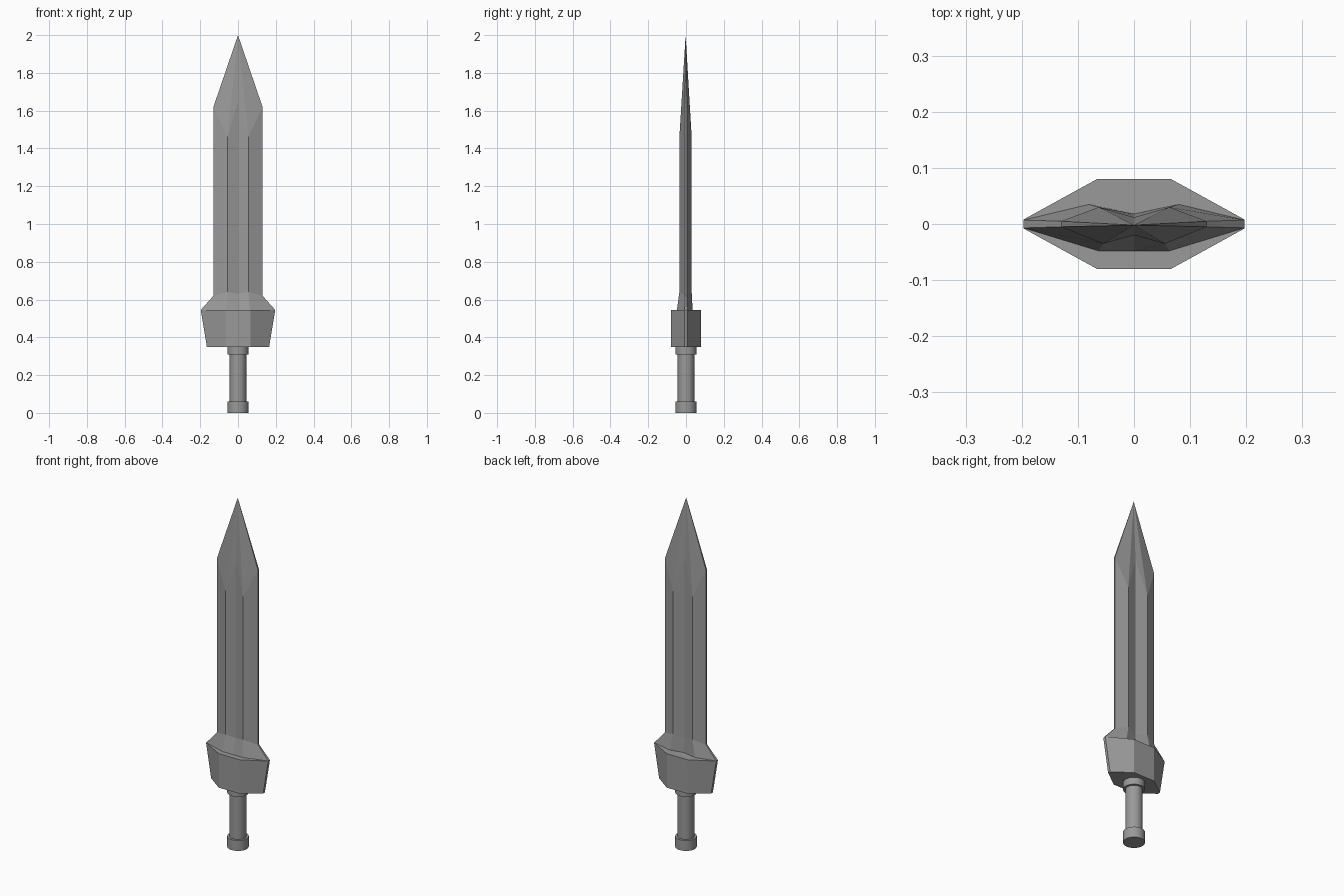
import bpy, bmesh, math

cube = bpy.data.objects.get("Cube")
if cube:
    bpy.data.objects.remove(cube, do_unlink=True)

steel = bpy.data.materials.new("grey_steel")
steel.use_nodes = True
GREY = (0.32, 0.32, 0.32, 1)
steel.diffuse_color = GREY
steel.node_tree.nodes["Principled BSDF"].inputs["Base Color"].default_value = GREY


def loft(name, rings, tip=None):
    """Join matching rings of points, closing with caps or a tip."""
    bm = bmesh.new()
    loops = [[bm.verts.new(p) for p in ring] for ring in rings]
    n = len(loops[0])
    for a, b in zip(loops, loops[1:]):
        for i in range(n):
            j = (i + 1) % n
            bm.faces.new((a[i], a[j], b[j], b[i]))
    bm.faces.new(loops[0][::-1])
    if tip:
        point = bm.verts.new(tip)
        for i in range(n):
            bm.faces.new((loops[-1][i], loops[-1][(i + 1) % n], point))
    else:
        bm.faces.new(loops[-1])
    bmesh.ops.recalc_face_normals(bm, faces=bm.faces)
    mesh = bpy.data.meshes.new(name)
    bm.to_mesh(mesh)
    bm.free()
    mesh.materials.append(steel)
    obj = bpy.data.objects.new(name, mesh)
    bpy.context.collection.objects.link(obj)
    return obj


def blade_ring(half, edge, front, back, z_edge, z_ridge, z_mid):
    """Ten-point section; front and back are (ridge x, ridge y, groove y)."""
    fx, fy, fm = front
    bx, by, bmid = back
    return [(-half, -edge, z_edge), (-fx, -fy, z_ridge), (0, -fm, z_mid),
            (fx, -fy, z_ridge), (half, -edge, z_edge),
            (half, edge, z_edge), (bx, by, z_ridge), (0, bmid, z_mid),
            (-bx, by, z_ridge), (-half, edge, z_edge)]


# Blade with a flared root, a groove on each face and a faceted point
front, back = (0.055, 0.035, 0.02), (0.063, 0.03, 0.012)
loft("blade", [
    blade_ring(0.197, 0.007, (0.063, 0.048, 0.048), (0.08, 0.035, 0.018), 0.545, 0.545, 0.545),
    blade_ring(0.13, 0.005, front, back, 0.62, 0.64, 0.63),
    blade_ring(0.13, 0.005, front, back, 1.62, 1.46, 1.65),
], tip=(0, -0.002, 2.0))


# Guard: flattened octagon, narrower at the bottom
def guard_ring(half, z):
    quarter = [(half, 0.008), (0.066, 0.08)]
    upper = quarter + [(-x, y) for x, y in reversed(quarter)]
    return [(x, y, z) for x, y in upper] + [(x, -y, z) for x, y in reversed(upper)]


loft("guard", [guard_ring(0.165, 0.35), guard_ring(0.197, 0.545)])

# Grip, collar and pommel
for name, radius, low, high in [("grip", 0.044, 0.05, 0.33),
                                ("collar", 0.056, 0.31, 0.352),
                                ("pommel", 0.056, 0, 0.06)]:
    bpy.ops.mesh.primitive_cylinder_add(vertices=32, radius=radius, depth=high - low,
                                        location=(0, 0, (low + high) / 2))
    part = bpy.context.object
    part.name = name
    part.data.materials.append(steel)
    bpy.ops.object.shade_smooth_by_angle(angle=math.radians(30))
